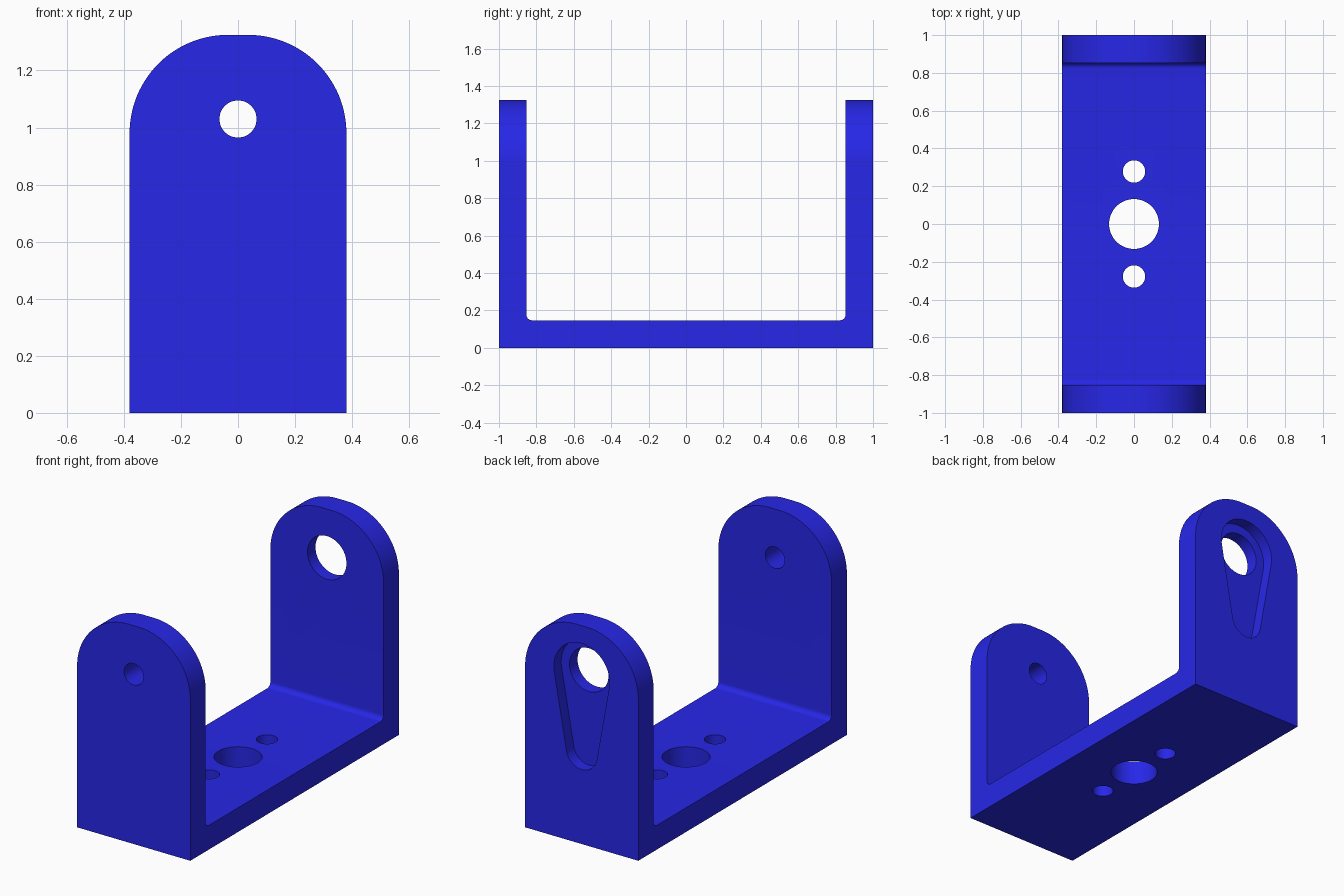
import bpy, bmesh
from math import sin, cos, pi, asin
from mathutils import Vector

if "Cube" in bpy.data.objects:
    bpy.data.objects.remove(bpy.data.objects["Cube"])

W, H, T = 0.38, 1.325, 0.147        # half width, height, wall thickness
PIVOT = 1.03                        # height of the pivot holes


def arc(cx, cy, r, a0, a1, n):
    return [(cx + r * cos(a0 + (a1 - a0) * i / n),
             cy + r * sin(a0 + (a1 - a0) * i / n)) for i in range(n + 1)]


def prism(name, pts, axis, lo, hi):
    """Extrude a 2D outline along an axis from lo to hi."""
    place = {'x': lambda a, b, d: (d, a, b),
             'y': lambda a, b, d: (a, d, b),
             'z': lambda a, b, d: (a, b, d)}[axis]
    bm = bmesh.new()
    face = bm.faces.new([bm.verts.new(place(a, b, lo)) for a, b in pts])
    ext = bmesh.ops.extrude_face_region(bm, geom=[face])
    moved = [v for v in ext['geom'] if isinstance(v, bmesh.types.BMVert)]
    bmesh.ops.translate(bm, verts=moved, vec=Vector(place(0, 0, hi - lo)))
    bmesh.ops.recalc_face_normals(bm, faces=bm.faces)
    me = bpy.data.meshes.new(name)
    bm.to_mesh(me)
    bm.free()
    ob = bpy.data.objects.new(name, me)
    bpy.context.collection.objects.link(ob)
    return ob


def boolean(target, cutter, op='DIFFERENCE'):
    cutter.hide_render = True
    mod = target.modifiers.new(cutter.name, 'BOOLEAN')
    mod.operation, mod.solver, mod.object = op, 'EXACT', cutter
    bpy.context.view_layer.objects.active = target
    bpy.ops.object.modifier_apply(modifier=mod.name)
    bpy.data.objects.remove(cutter)


def circle(cx, cy, r, n=64):
    return arc(cx, cy, r, 0, 2 * pi, n)[:-1]


# U-shaped channel with filleted inner corners
yi, f = 1 - T, 0.03
u = [(-1, 0), (1, 0), (1, 1.5), (yi, 1.5)]
u += arc(yi - f, T + f, f, 0, -pi / 2, 8)
u += arc(-yi + f, T + f, f, -pi / 2, -pi, 8)
u += [(-yi, 1.5), (-1, 1.5)]
bracket = prism("u_bracket", u, 'x', -0.5, 0.5)

# Rounded arm outline
r = 0.345
arch = [(-W, -0.2), (W, -0.2)]
arch += arc(W - r, H - r, r, 0, pi / 2, 28) + arc(-W + r, H - r, r, pi / 2, pi, 28)
boolean(bracket, prism("arm_outline", arch, 'y', -1.2, 1.2), 'INTERSECT')

# Base holes
for y, rad in ((0, 0.132), (0.278, 0.059), (-0.278, 0.059)):
    boolean(bracket, prism("base_hole", circle(0, y, rad), 'z', -0.1, 0.3))

# Pivot holes: small in front arm, large in back arm
boolean(bracket, prism("front_pivot", circle(0, PIVOT, 0.065), 'y', -1.1, -0.7))
boolean(bracket, prism("back_pivot", circle(0, PIVOT, 0.131), 'y', 0.7, 1.1))

# Tapered lever pocket on the outside of the back arm
R, s, low = 0.187, 0.103, 0.555
t = asin((R - s) / (PIVOT - low))
pocket = arc(0, PIVOT, R, -t, pi + t, 40) + arc(0, low, s, pi + t, 2 * pi - t, 24)
boolean(bracket, prism("lever_pocket", pocket, 'y', 1 - 0.07, 1.1))

# Blue finish and shading
mat = bpy.data.materials.new("blue")
mat.diffuse_color = (0.02, 0.02, 0.8, 1)
mat.use_nodes = True
mat.node_tree.nodes["Principled BSDF"].inputs["Base Color"].default_value = mat.diffuse_color
bracket.data.materials.clear()
bracket.data.materials.append(mat)
bpy.ops.object.select_all(action='DESELECT')
bracket.select_set(True)
bpy.context.view_layer.objects.active = bracket
bpy.ops.object.shade_smooth_by_angle(angle=pi / 6)
